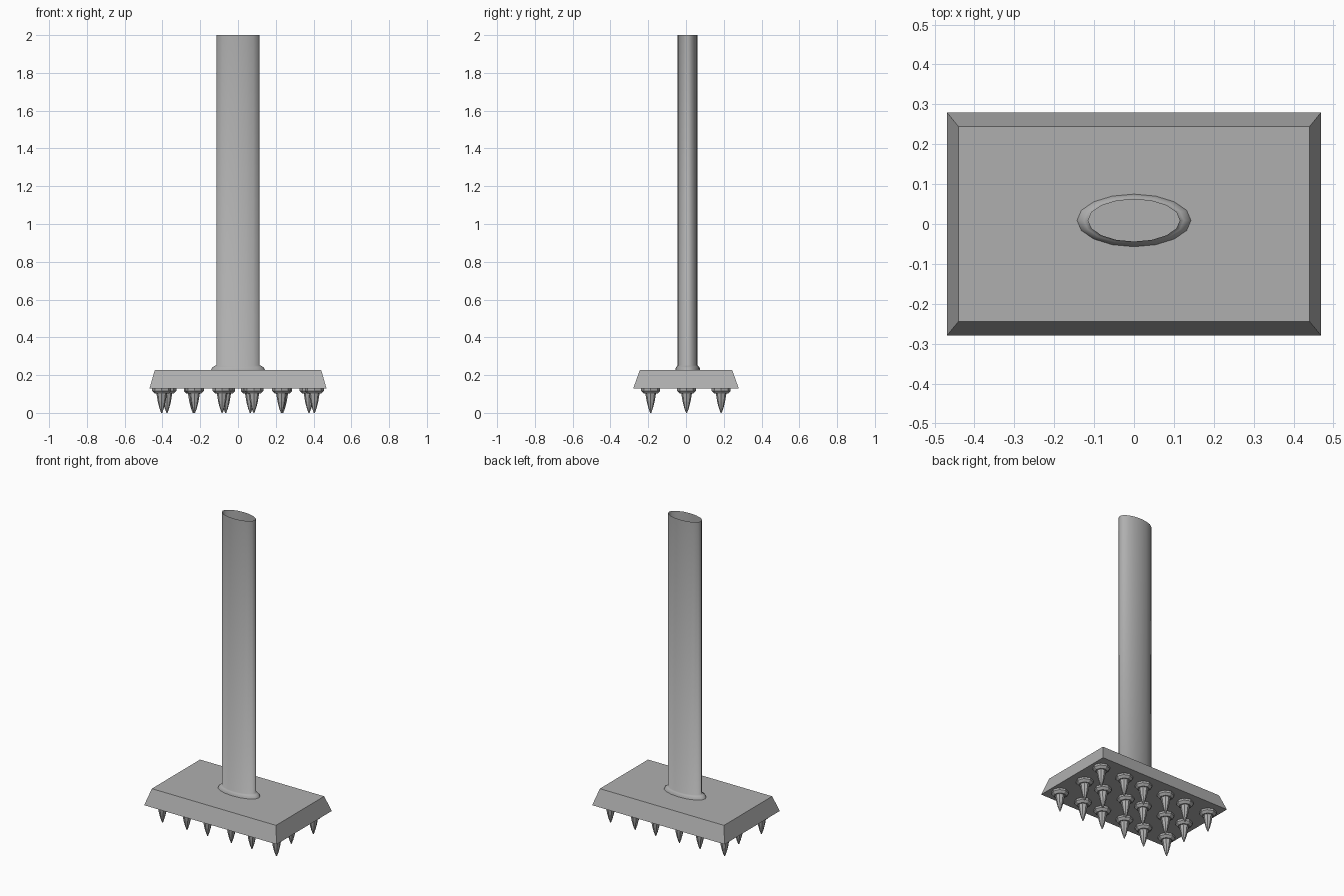
import bpy, bmesh, math

if "Cube" in bpy.data.objects:
    bpy.data.objects.remove(bpy.data.objects["Cube"])

# Dark grey metal
grey = bpy.data.materials.new("dark_grey")
grey.diffuse_color = (0.43, 0.43, 0.43, 1)
grey.use_nodes = True
grey.node_tree.nodes["Principled BSDF"].inputs["Base Color"].default_value = grey.diffuse_color


def add_object(name, bm, smooth=False):
    bmesh.ops.recalc_face_normals(bm, faces=bm.faces)
    mesh = bpy.data.meshes.new(name)
    bm.to_mesh(mesh)
    bm.free()
    mesh.materials.append(grey)
    obj = bpy.data.objects.new(name, mesh)
    bpy.context.collection.objects.link(obj)
    if smooth:
        bpy.ops.object.select_all(action='DESELECT')
        obj.select_set(True)
        bpy.context.view_layer.objects.active = obj
        bpy.ops.object.shade_smooth_by_angle(angle=math.radians(80))
    return obj


def loft(bm, profile, sides, centre, cap_end=False):
    """Stack elliptical rings (rx, ry, z) and bridge them."""
    rings = []
    for rx, ry, z in profile:
        rings.append([bm.verts.new((centre[0] + rx * math.cos(2 * math.pi * i / sides),
                                    centre[1] + ry * math.sin(2 * math.pi * i / sides), z))
                      for i in range(sides)])
    for a, b in zip(rings, rings[1:]):
        for i in range(sides):
            j = (i + 1) % sides
            bm.faces.new((a[i], a[j], b[j], b[i]))
    if cap_end:
        bm.faces.new(rings[-1])


# Head plate: box with a narrower top
bm = bmesh.new()
bmesh.ops.create_cube(bm, size=2)
for v in bm.verts:
    top = v.co.z > 0
    v.co.x *= 0.44 if top else 0.469
    v.co.y *= 0.244 if top else 0.28
    v.co.z = 0.228 if top else 0.128
add_object("head_plate", bm)

# Oval handle tube, open at the top, with a flared foot
bm = bmesh.new()
loft(bm, [(0.143, 0.066, 0.228), (0.137, 0.063, 0.24), (0.125, 0.057, 0.248),
          (0.115, 0.053, 0.252), (0.115, 0.053, 2.0)], 16, (0, 0.009))
add_object("handle", bm, smooth=True)

# Three rows of spikes, each with a collar; the middle row is staggered
outer, middle = (0.084, 0.23, 0.404), (0.065, 0.237, 0.376)
spike = [(0.05, 0.128), (0.05, 0.116), (0.036, 0.102), (0.028, 0.102),
         (0.021, 0.06), (0.012, 0.025), (0.003, 0.0)]
bm = bmesh.new()
for y, row in ((-0.187, outer), (0.003, middle), (0.186, outer)):
    for x in row:
        for side in (-1, 1):
            loft(bm, [(r, r, z) for r, z in spike], 8, (side * x, y), cap_end=True)
add_object("spikes", bm)
